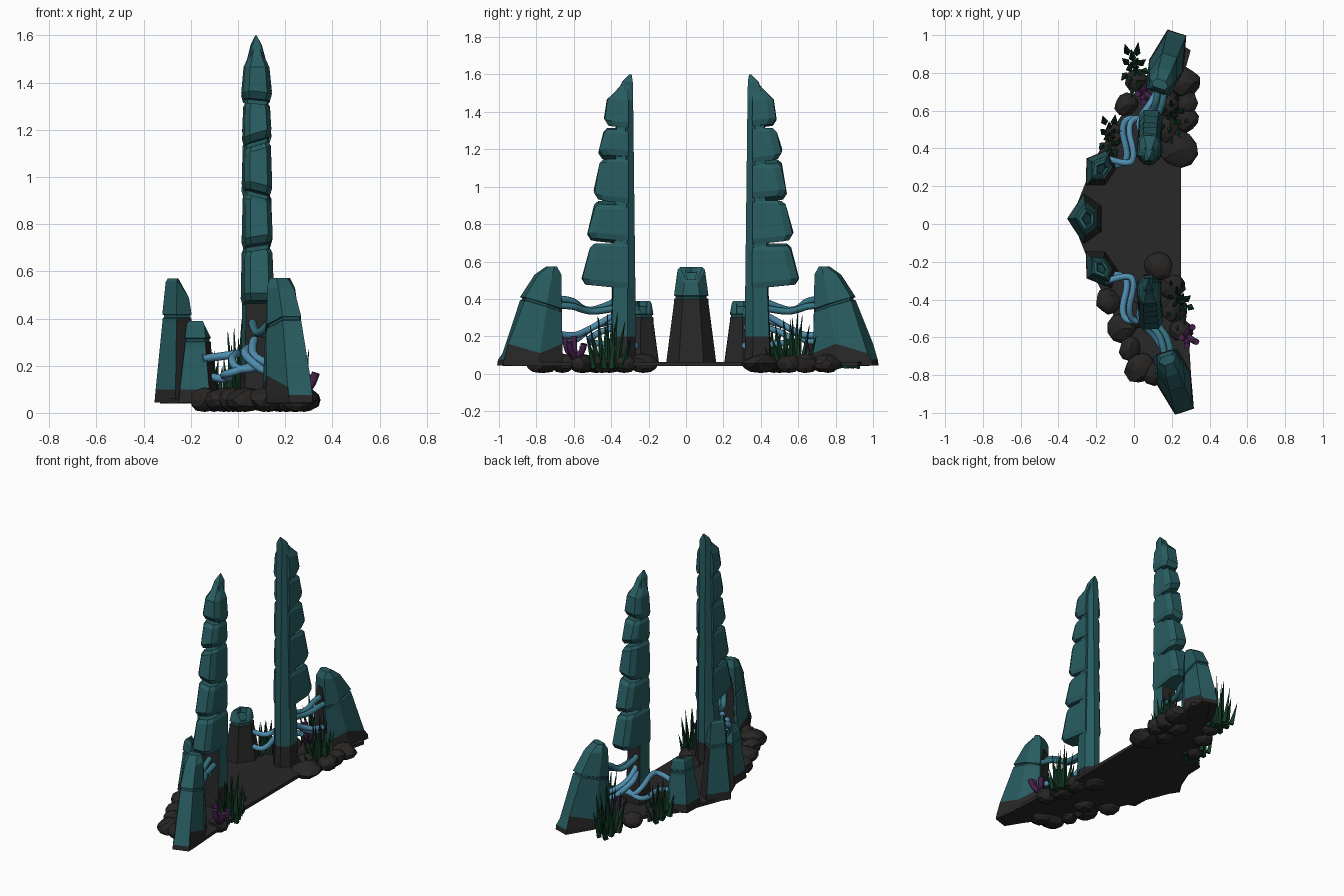
import bpy, bmesh, math, random
from mathutils import Vector, Matrix

if "Cube" in bpy.data.objects:
    bpy.data.objects.remove(bpy.data.objects["Cube"])
random.seed(4)


def mat(name, c):
    m = bpy.data.materials.new(name)
    m.diffuse_color = (*c, 1)
    m.use_nodes = True
    m.node_tree.nodes["Principled BSDF"].inputs["Base Color"].default_value = m.diffuse_color
    return m


TEAL = mat("teal_metal", (0.021, 0.108, 0.118))
DARK = mat("charcoal_stone", (0.022, 0.021, 0.022))
ROCK = mat("dark_rock", (0.021, 0.019, 0.018))
BLUE = mat("blue_tube", (0.08, 0.27, 0.43))
TUBE = mat("teal_tube", (0.035, 0.17, 0.22))
GREEN = mat("dark_green", (0.006, 0.042, 0.018))
PURPLE = mat("purple_coral", (0.06, 0.015, 0.07))


def finish(bm, name, mats, smooth=False):
    bmesh.ops.recalc_face_normals(bm, faces=bm.faces[:])
    me = bpy.data.meshes.new(name)
    bm.to_mesh(me)
    bm.free()
    for m in mats:
        me.materials.append(m)
    for p in me.polygons:
        p.use_smooth = smooth
    ob = bpy.data.objects.new(name, me)
    bpy.context.collection.objects.link(ob)
    return ob


def frame(x, y, dx, dy):
    """Local u points along (dx, dy), v sideways."""
    d = Vector((dx, dy, 0)).normalized()
    return Matrix(((d.x, -d.y, 0, x), (d.y, d.x, 0, y), (0, 0, 1, 0), (0, 0, 0, 1)))


def loft(name, rings, place, rule=None):
    """Skin stacked rings of local points; rule marks the dark faces."""
    bm = bmesh.new()
    rows = [[bm.verts.new(p) for p in r] for r in rings]
    n = len(rows[0])
    for a, b in zip(rows, rows[1:]):
        for i in range(n):
            bm.faces.new((a[i], a[(i + 1) % n], b[(i + 1) % n], b[i]))
    bm.faces.new(rows[0])
    bm.faces.new(rows[-1])
    bmesh.ops.recalc_face_normals(bm, faces=bm.faces[:])
    bm.normal_update()
    if rule:
        for f in bm.faces:
            f.material_index = int(rule(f.calc_center_median(), f.normal))
    bm.transform(place)
    return finish(bm, name, [TEAL, DARK])


def shrink(ring, k):
    c = sum((Vector(p) for p in ring), Vector()) / len(ring)
    return [(c.x + (p[0] - c.x) * k, c.y + (p[1] - c.y) * k, p[2]) for p in ring]


def lift(ring, h):
    return [(p[0], p[1], p[2] + h) for p in ring]


def groove(ring):
    return [ring, shrink(lift(ring, .004), .9), shrink(lift(ring, .014), .9), lift(ring, .018)]


# floor slab
pts = [(.25, .74), (.3, .92), (.2, .98), (.02, .72), (-.1, .52), (-.2, .36), (-.28, .16), (-.33, .03),
       (-.28, -.1), (-.2, -.3), (-.1, -.5), (.05, -.75), (.22, -.98), (.31, -.93), (.29, -.6), (.25, -.45)]
loft("floor", [[(x, y, z) for x, y in pts] for z in (.04, .062)], Matrix(), lambda c, n: True)


# outer teeth
def tooth_ring(z, a, d, w, tilt=0., jag=0.):
    uv = [(a, -w * .7), (a, w * .7), (a + (d - a) * .45, w), (d, w * .55), (d, -w * .55), (a + (d - a) * .45, -w)]
    return [(u, v, z + tilt * (u - a) + jag * (i % 2)) for i, (u, v) in enumerate(uv)]


def outer_tooth(name, place):
    rings = [tooth_ring(.045, 0, .33, .095), tooth_ring(.075, 0, .325, .095),
             tooth_ring(.11, 0, .3, .09, 0, .05)]
    rings += groove(tooth_ring(.33, 0, .205, .075, .3))
    rings += [tooth_ring(.53, 0, .125, .062), tooth_ring(.572, .02, .065, .045)]
    loft(name, rings, place, lambda c, n: c.z < .12 and not (n.x > .5 and c.z > .08))
    # recessed dark panel on the inner face
    panel = [[(u, v, z) for u, v in ((-.005, -w), (-.005, w), (.01, w), (.01, -w))]
             for z, w in ((.07, .05), (.4, .036), (.47, .02))]
    loft(name + "_socket", panel, place, lambda c, n: True)


outer_tooth("front_outer_tooth", frame(.165, -.68, .31, -.95))
outer_tooth("rear_outer_tooth", frame(.125, .70, .31, .95))


# tall spires: a shaft with stacked armour plates on the outer side
def shaft_ring(z, a, d, w):
    return [(a, -.022, z), (a, .022, z), (a + .045, w, z), (d, w * .8, z), (d, -w * .8, z), (a + .045, -w, z)]


def plate_ring(z, d, w, tilt=0., rise=0.):
    uv = [(.04, -w), (.04, w), (d - .035, w * .95), (d, w * .6), (d, -w * .6), (d - .035, -w * .95)]
    return [(u, v, z + tilt * v + rise * u) for u, v in uv]


def spire(name, place):
    rings = [shaft_ring(.045, -.005, .135, .068), shaft_ring(.2, 0, .13, .065),
             shaft_ring(.46, 0, .12, .06), shaft_ring(1.46, .012, .1, .05),
             shaft_ring(1.56, .014, .07, .022)]
    rings.append([(.02 + .2 * (p[0] - .02), p[1] * .1, 1.6) for p in rings[-1]])
    loft(name + "_shaft", rings, place,
         lambda c, n: (c.z < .2 and n.x < .3) or (c.z < .5 and n.x > .8))
    plates = [(.45, .69, .285, .235, .066), (.695, .915, .255, .21, .062), (.92, 1.135, .22, .185, .062),
              (1.14, 1.31, .195, .16, .06), (1.315, 1.465, .165, .15, .064)]
    for i, (z0, z1, d0, d1, w) in enumerate(plates):
        t = (.15, -.25, .3, -.1, 0)[i]
        t0 = 0 if i == 0 else (.15, -.25, .3, -.1)[i - 1]
        rs = [plate_ring(z0, d0 - .02, w - .008, t0, .1), plate_ring(z0 + .03, d0, w, t0, .1),
              plate_ring(z1 - .02, d1 + .008, w - .004, t), plate_ring(z1, d1 - .012, w - .014, t)]
        if i == 4:  # pointed cap
            rs = rs[:2] + [plate_ring(z1, d1, .054), plate_ring(1.515, .1, .032)]
            rs.append([(.022 + .1 * (p[0] - .04), p[1] * .06, 1.6) for p in rs[-1]])
        loft(f"{name}_plate_{i + 1}", rs, place)


spire("front_spire", frame(.075, -.272, .06, -1))
spire("rear_spire", frame(.075, .318, .06, 1))


# back teeth: pentagonal blocks with a sloping top and dark inner faces
def back_tooth(name, place, h, rb, rt, dark_h):
    def ring(z, r, k=0.):
        uv = [(1.0, 0), (.15, 1.3), (-.75, .65), (-.75, -.65), (.15, -1.3)]
        return [(u * r, v * r, z + k * min(u, 0)) for u, v in uv]
    at = lambda z: rb + (rt - rb) * (z - .045) / (h - .045)
    rings = [ring(.045, rb), ring(.1, at(.1)), ring(dark_h - .02, at(dark_h))]
    rings += groove(ring(dark_h, at(dark_h))) + [ring(h - .015, at(h - .015), .09), ring(h, rt * .85, .09)]
    rings += [shrink(ring(h, rt * .85, .09), .6), lift(shrink(ring(h, rt * .85, .09), .5), -.03)]
    loft(name, rings, place, lambda c, n: (c.z < dark_h and n.x < -.2) or c.z < .1)


back_tooth("centre_back_tooth", frame(-.25, .028, -1, 0), .57, .104, .055, .40)
back_tooth("front_back_tooth", frame(-.175, -.235, -.8, -.55), .39, .093, .05, .30)
back_tooth("rear_back_tooth", frame(-.175, .295, -.8, .55), .39, .093, .05, .30)


# tubes, swept along smooth curves
def tube(name, path, r, m):
    cu = bpy.data.curves.new(name + "_path", "CURVE")
    cu.dimensions = "3D"
    cu.bevel_depth = r
    cu.bevel_resolution = 2
    cu.use_fill_caps = True
    sp = cu.splines.new("NURBS")
    sp.points.add(len(path) - 1)
    for p, q in zip(sp.points, path):
        p.co = (*q, 1)
    sp.use_endpoint_u = True
    sp.order_u = 3
    sp.resolution_u = 5
    tmp = bpy.data.objects.new(name + "_tmp", cu)
    bpy.context.collection.objects.link(tmp)
    me = bpy.data.meshes.new_from_object(tmp.evaluated_get(bpy.context.evaluated_depsgraph_get()))
    bpy.data.objects.remove(tmp)
    me.materials.clear()
    me.materials.append(m)
    for p in me.polygons:
        p.use_smooth = True
    bpy.context.collection.objects.link(bpy.data.objects.new(name, me))


for side, s, off in (("front", -1, 0), ("rear", 1, .045)):
    Y = lambda d: s * (d + off)
    dx = .03 if s < 0 else 0
    for k in (0, 1):
        o = k * .035
        tube(f"{side}_upper_tube_{k + 1}", [(.13 + dx + o, Y(.69), .4 - o), (.12 + dx + o, Y(.61), .40 - o),
             (.1 + o, Y(.55), .34), (.07 + o, Y(.48), .34 - o * .3), (.06 + o, Y(.38), .385 - o)], .018, TUBE)
        tube(f"{side}_lower_tube_{k + 1}", [(.14 + dx + o, Y(.69), .18 + o), (.1 + dx + o, Y(.61), .16 + o),
             (.04 + o, Y(.53), .23), (.02 + o, Y(.46), .27), (.07, Y(.38), .28 + o)], .018, BLUE)
        tube(f"{side}_back_tube_{k + 1}", [(-.15, Y(.27 + o), .16 + o * 2), (-.06 + o, Y(.26), .14 + o * 3),
             (-.03 + o, Y(.32), .15 + o * 3), (-.07 + o, Y(.46), .16 + o * 2), (-.03 + o, Y(.53), .17),
             (.06 + o, Y(.5), .2)], .017, BLUE)

# boulders
rocks = [(-.14, -.41, .065), (-.06, -.55, .075), (-.02, -.66, .06), (.03, -.76, .08), (.11, -.78, .07),
         (.13, -.23, .075), (.2, -.33, .065), (.21, -.45, .07), (.25, -.56, .06), (.0, -.48, .07),
         (.27, .75, .075), (.28, .64, .06), (.28, .55, .06), (.24, .4, .095), (.18, .5, .07),
         (-.04, .63, .06), (.01, .76, .055), (-.1, .47, .055), (.18, .64, .07)]
for i, (x, y, r) in enumerate(rocks):
    bm = bmesh.new()
    bmesh.ops.create_icosphere(bm, subdivisions=2, radius=1)
    cuts = [Vector((random.uniform(-1, 1), random.uniform(-1, 1), random.uniform(-.4, 1))).normalized() for _ in range(6)]
    for v in bm.verts:  # chip flat sides into the ball
        for c in cuts:
            v.co -= c * max(0, v.co.dot(c) - .78)
        v.co = (x + v.co.x * r * 1.12, y + v.co.y * r * 1.12, max(.004, .055 + v.co.z * min(r, .056) * .95))
    finish(bm, f"boulder_{i + 1}", [ROCK])

# grass tufts
for i, (x, y, h) in enumerate([(.24, -.42, .33), (.21, .57, .31), (.0, .83, .36), (-.12, .46, .26)]):
    bm = bmesh.new()
    for k in range(16):
        a = k * 2.4
        lean = .05 + .38 * k / 16
        L = h * (1 - .6 * k / 16) * random.uniform(.85, 1.05)
        base = Vector((x + math.cos(a) * .1 * lean * 1.6, y + math.sin(a) * .16 * lean * 1.6, .03))
        axis = Vector((math.cos(a) * lean * .45, math.sin(a) * lean, 1)).normalized()
        m = Matrix.Translation(base + axis * L / 2) @ axis.to_track_quat("Z", "Y").to_matrix().to_4x4()
        bmesh.ops.create_cone(bm, cap_ends=True, segments=4, radius1=.02, radius2=.001, depth=L, matrix=m)
    finish(bm, f"grass_{i + 1}", [GREEN])

# branching coral
for i, (x, y) in enumerate([(.28, -.59), (.05, .7)]):
    for k, (a, b, t) in enumerate([(0, -.05, .19), (.03, .04, .16), (-.03, -.01, .2), (.05, -.03, .17)]):
        tube(f"coral_{i + 1}_branch_{k + 1}", [(x - .02, y, .05), (x, y, .09), (x + a * .7, y + b, .12),
             (x + a, y + b * 1.1, t)], .017, PURPLE)
